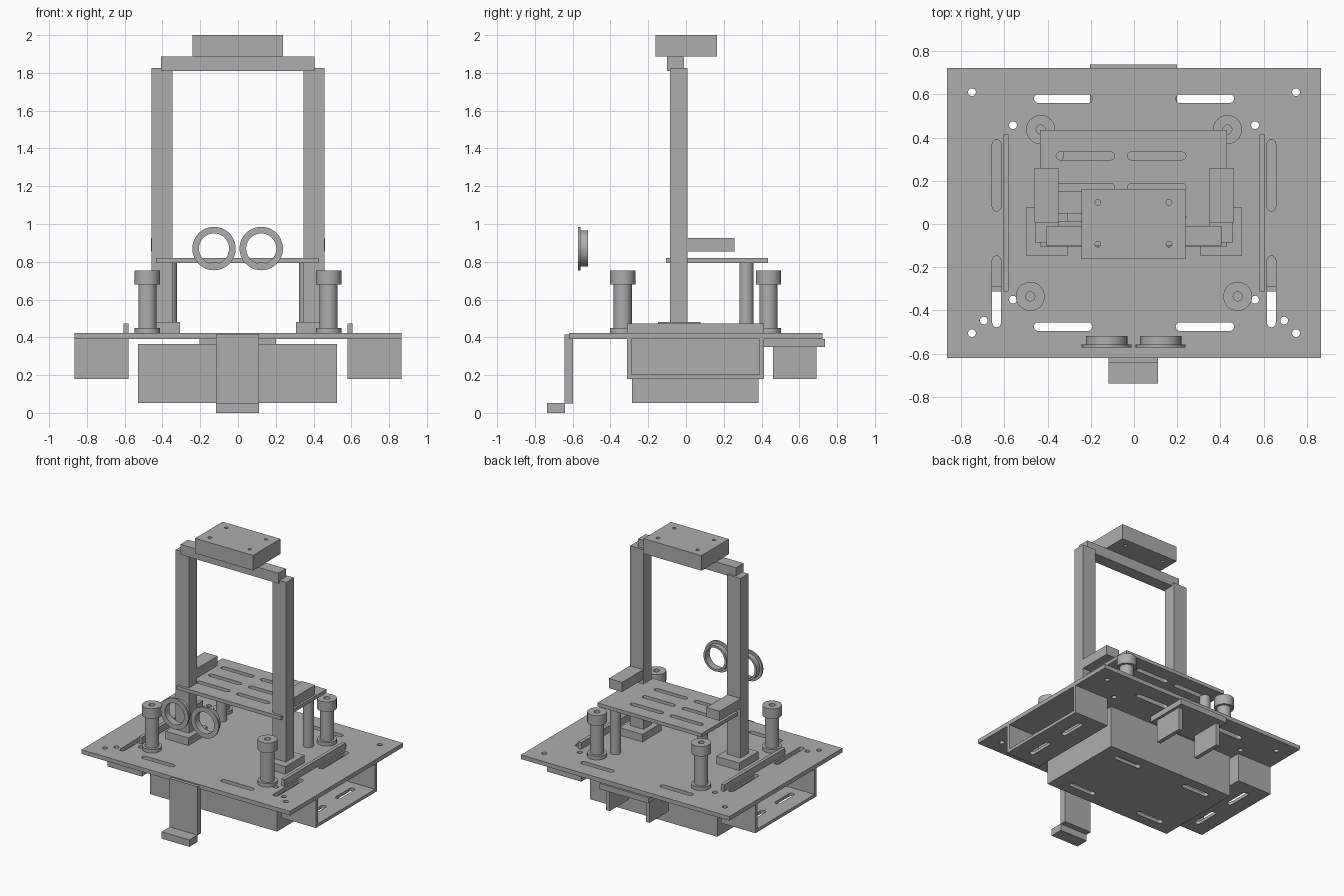
import bpy, bmesh, math
from mathutils import Matrix, Vector

if "Cube" in bpy.data.objects:
    bpy.data.objects.remove(bpy.data.objects["Cube"])

grey = bpy.data.materials.new("plain grey")
grey.use_nodes = True
grey.diffuse_color = (0.42, 0.42, 0.42, 1)
grey.node_tree.nodes["Principled BSDF"].inputs["Base Color"].default_value = grey.diffuse_color


def finish(bm, name):
    bmesh.ops.recalc_face_normals(bm, faces=bm.faces)
    mesh = bpy.data.meshes.new(name)
    bm.to_mesh(mesh)
    bm.free()
    mesh.materials.append(grey)
    obj = bpy.data.objects.new(name, mesh)
    bpy.context.collection.objects.link(obj)
    return obj


def add_box(bm, x, y, z):
    """Box between (low, high) pairs."""
    size = [b - a for a, b in (x, y, z)]
    mid = [(a + b) / 2 for a, b in (x, y, z)]
    m = Matrix.Translation(mid) @ Matrix.Diagonal((*size, 1))
    bmesh.ops.create_cube(bm, size=1, matrix=m)


def box(name, x, y, z):
    bm = bmesh.new()
    add_box(bm, x, y, z)
    return finish(bm, name)


def side(s, a, b):
    """Mirror an x range to the given side."""
    return tuple(sorted((s * a, s * b)))


def add_slot(bm, x, y, z, length, width, along="x"):
    """Upright round-ended prism; equal length and width give a round hole."""
    r, h, n = width / 2, length / 2 - width / 2, 16
    ring = []
    for end in (1, -1):
        for i in range(n + 1 if h > 0 else n):
            a = math.pi * (i / n - 0.5) + (0 if end > 0 else math.pi)
            u, v = end * h + r * math.cos(a), r * math.sin(a)
            if along == "y":
                u, v = -v, u
            ring.append(bm.verts.new((x + u, y + v, z[0])))
    face = bm.faces.new(ring)
    top = bmesh.ops.extrude_face_region(bm, geom=[face])["geom"]
    bmesh.ops.translate(bm, verts=[g for g in top if isinstance(g, bmesh.types.BMVert)],
                        vec=(0, 0, z[1] - z[0]))


def cut(obj, bm):
    """Bake a boolean cut and drop the cutter."""
    cutter = finish(bm, "cutter")
    cutter.hide_render = True
    mod = obj.modifiers.new("cut", "BOOLEAN")
    mod.operation, mod.solver, mod.object = "DIFFERENCE", "EXACT", cutter
    deps = bpy.context.evaluated_depsgraph_get()
    mesh = bpy.data.meshes.new_from_object(obj.evaluated_get(deps))
    obj.modifiers.clear()
    obj.data = mesh
    bpy.data.objects.remove(cutter)


def smooth(obj):
    bpy.ops.object.select_all(action="DESELECT")
    obj.select_set(True)
    bpy.context.view_layer.objects.active = obj
    bpy.ops.object.shade_smooth_by_angle(angle=math.radians(35))


def lathe(name, profile, location, axis="Z"):
    """Spin a closed (radius, height) profile round an axis."""
    bm = bmesh.new()
    verts = [bm.verts.new((r, 0, h)) for r, h in profile]
    edges = [bm.edges.new((verts[i - 1], v)) for i, v in enumerate(verts)]
    bmesh.ops.spin(bm, geom=verts + edges, axis=(0, 0, 1), cent=(0, 0, 0),
                   angle=2 * math.pi, steps=40, use_merge=True)
    bmesh.ops.remove_doubles(bm, verts=bm.verts, dist=1e-5)
    turn = Matrix.Rotation(math.radians(-90), 4, "X") if axis == "Y" else Matrix()
    bm.transform(Matrix.Translation(Vector(location)) @ turn)
    obj = finish(bm, name)
    smooth(obj)
    return obj


# Base plate with slots and screw holes
deck = 0.423
base = box("base_plate", (-0.865, 0.865), (-0.62, 0.722), (0.392, deck))
bm = bmesh.new()
through = (0.3, 0.5)
for s in (1, -1):
    for y in (0.58, -0.475):
        add_slot(bm, s * 0.328, y, through, 0.27, 0.04)
    for y in (0.225, -0.313):
        add_slot(bm, s * 0.636, y, through, 0.33, 0.04, "y")
    for x, y in ((0.75, 0.61), (0.75, -0.505), (0.56, 0.457), (0.56, -0.35), (0.695, -0.447)):
        add_slot(bm, s * x, y, through, 0.036, 0.036)
cut(base, bm)

# Side trays open outwards, with the inner wall rising through the base plate
for s, label in ((1, "left"), (-1, "right")):
    box(label + "_tray_wall", side(s, 0.58, 0.605), (-0.312, 0.413), (0.18, 0.473))
    for end, y in (("front", (-0.312, -0.288)), ("back", (0.389, 0.413))):
        box(f"{label}_tray_{end}", side(s, 0.605, 0.865), y, (0.18, 0.392))
    floor = box(label + "_tray_floor", side(s, 0.605, 0.865), (-0.288, 0.389), (0.18, 0.203))
    bm = bmesh.new()
    for y in (-0.12, 0.22):
        add_slot(bm, s * 0.735, y, (0.1, 0.3), 0.2, 0.04, "y")
    cut(floor, bm)

# Underslung centre tray
tray = box("centre_tray", (-0.53, 0.525), (-0.287, 0.385), (0.053, 0.365))
bm = bmesh.new()
add_box(bm, (-0.505, 0.5), (-0.262, 0.36), (0.078, 0.5))
cut(tray, bm)
bm = bmesh.new()
for x in (-0.3, 0.3):
    for y in (-0.19, 0.29):
        add_slot(bm, x, y, (0, 0.2), 0.22, 0.04)
cut(tray, bm)

# Rear bracket with two fins
box("rear_bracket_plate", (-0.203, 0.2), (0.413, 0.737), (0.35, 0.392))
for s, label in ((1, "left"), (-1, "right")):
    box(label + "_rear_fin", side(s, 0.15, 0.18), (0.46, 0.69), (0.18, 0.35))

# Front hanging bracket
box("front_bracket_drop", (-0.117, 0.112), (-0.642, -0.597), (0.05, 0.415))
box("front_bracket_foot", (-0.117, 0.112), (-0.737, -0.64), (0, 0.052))

# Upright frame
for s, label in ((1, "left"), (-1, "right")):
    box(label + "_post", side(s, 0.347, 0.458), (-0.085, 0.008), (deck, 1.827))
    box(label + "_post_foot", side(s, 0.307, 0.497), (-0.148, 0.078), (deck, 0.48))
    box(label + "_post_arm", side(s, 0.35, 0.46), (0.005, 0.258), (0.855, 0.927))
box("cross_bar", (-0.408, 0.405), (-0.1, -0.01), (1.81, 1.887))
block = box("top_block", (-0.242, 0.238), (-0.162, 0.163), (1.887, 2.0))
bm = bmesh.new()
for x in (-0.167, 0.162):
    for y in (-0.093, 0.1):
        add_slot(bm, x, y, (1.8, 2.1), 0.026, 0.026)
cut(block, bm)

# Slotted shelf on two columns
shelf = box("shelf", (-0.435, 0.43), (-0.105, 0.435), (0.793, 0.82))
bm = bmesh.new()
for y in (0.315, 0.17, 0.03):
    for x in (-0.225, 0.105):
        add_slot(bm, x, y, (0.7, 0.9), 0.27, 0.036)
cut(shelf, bm)
for s, label in ((1, "left"), (-1, "right")):
    lathe(label + "_shelf_column", [(0, 0), (0.037, 0), (0.037, 0.37), (0, 0.37)],
          (s * 0.36, 0.32, deck))

# Stepped standoffs with a bored head
standoff = [(0, 0), (0.067, 0), (0.067, 0.027), (0.048, 0.027), (0.048, 0.257),
            (0.067, 0.257), (0.067, 0.332), (0.021, 0.332), (0.021, 0.26), (0, 0.26)]
for s, label in ((1, "left"), (-1, "right")):
    lathe(label + "_front_standoff", standoff, (s * 0.48, -0.335, deck))
    lathe(label + "_back_standoff", standoff, (s * 0.432, 0.437, deck))

# Flanged rings facing the front
ring = [(0.08, 0), (0.115, 0), (0.115, 0.013), (0.096, 0.013), (0.096, 0.052), (0.08, 0.052)]
for x, label in ((0.123, "left"), (-0.127, "right")):
    lathe(label + "_ring", ring, (x, -0.571, 0.87), "Y")
